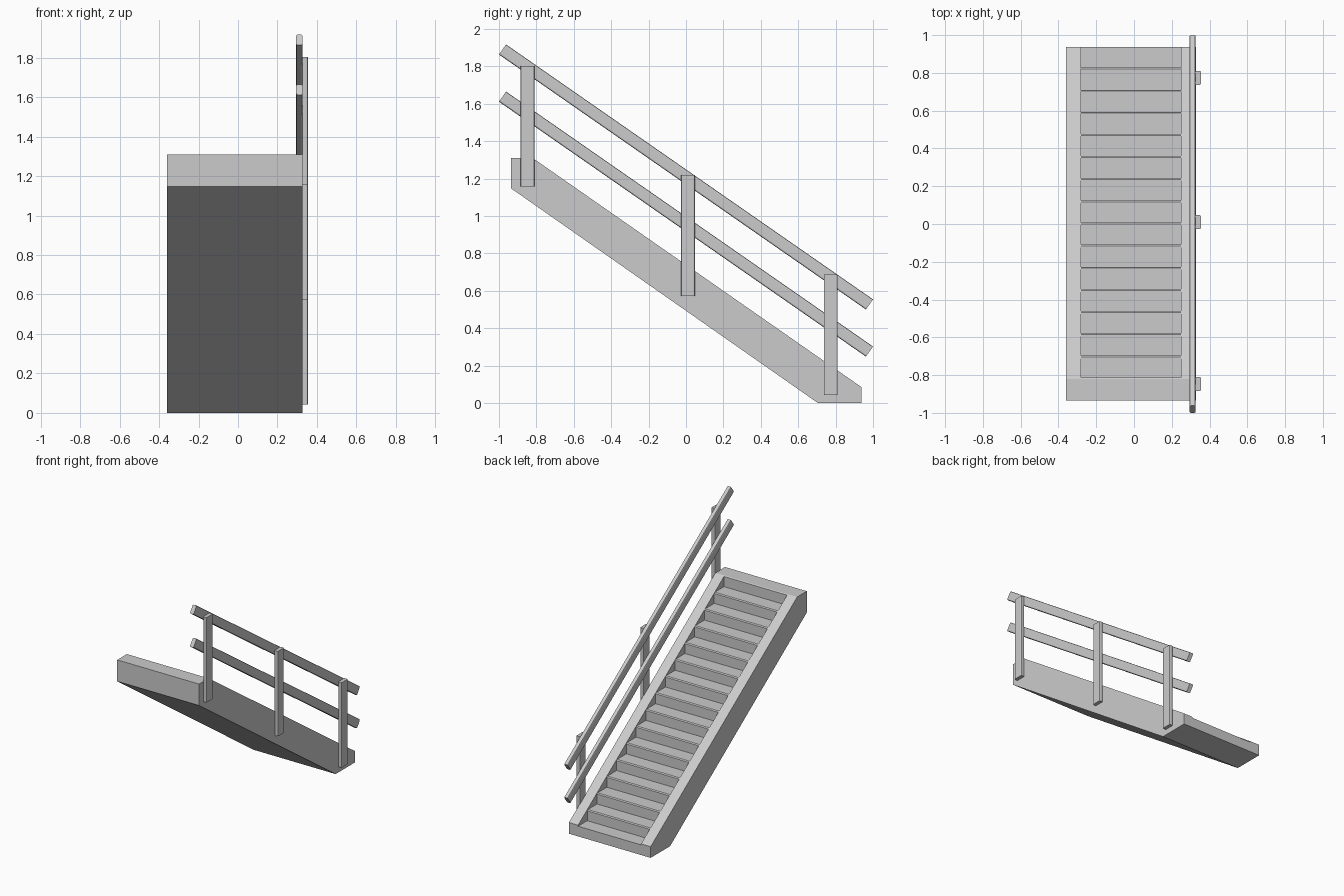
import bpy, bmesh

if "Cube" in bpy.data.objects:
    bpy.data.objects.remove(bpy.data.objects["Cube"])


def prism(name, profile, x0, x1, bevel=0.0):
    """Extrude a (y, z) profile from x0 to x1; optionally bevel."""
    bm = bmesh.new()
    face = bm.faces.new([bm.verts.new((x0, y, z)) for y, z in profile])
    ext = bmesh.ops.extrude_face_region(bm, geom=[face])
    moved = [v for v in ext["geom"] if isinstance(v, bmesh.types.BMVert)]
    bmesh.ops.translate(bm, verts=moved, vec=(x1 - x0, 0, 0))
    bmesh.ops.recalc_face_normals(bm, faces=bm.faces)
    if bevel:
        # only the four long edges
        long_edges = [e for e in bm.edges if e.calc_length() > 0.2]
        bmesh.ops.bevel(bm, geom=long_edges, offset=bevel, segments=2,
                        profile=0.5, affect='EDGES')
    mesh = bpy.data.meshes.new(name)
    bm.to_mesh(mesh)
    bm.free()
    obj = bpy.data.objects.new(name, mesh)
    bpy.context.collection.objects.link(obj)
    return obj


# Solid sloped body including both stringers and the top landing
body = prism("stair_body",
             [(-0.935, 1.31), (-0.82, 1.31), (0.938, 0.085),
              (0.938, 0.0), (0.705, 0.0), (-0.935, 1.147)],
             -0.36, 0.327)

# Sawtooth cutter carves the treads between the stringers
STEPS, Y0, Y1, Z0, Z1 = 15, 0.938, -0.82, 0.077, 1.31
run, rise, nose = (Y0 - Y1) / STEPS, (Z1 - Z0) / STEPS, 0.007
saw = [(1.1, 1.6), (1.1, Z0)]
for i in range(STEPS):
    y, z = Y0 - run * (i + 1), Z0 + rise * i
    saw.append((y + nose, z))
    if i < STEPS - 1:
        saw += [(y + nose, z + rise - nose), (y, z + rise)]
saw += [(Y1 + nose, 1.6)]
cutter = prism("step_cutter", saw, -0.28, 0.25)
cutter.hide_render = True

mod = body.modifiers.new("steps", 'BOOLEAN')
mod.operation = 'DIFFERENCE'
mod.solver = 'EXACT'
mod.object = cutter
bpy.context.view_layer.objects.active = body
bpy.ops.object.modifier_apply(modifier=mod.name)
bpy.data.objects.remove(cutter)

# Posts on the outer side of the right stringer
for i, (y, z) in enumerate([(-0.847, 1.157), (0.01, 0.573), (0.774, 0.043)]):
    w, h = 0.037, 0.645
    prism(f"rail_post_{i + 1}",
          [(y - w, z), (y + w, z), (y + w, z + h), (y - w, z + h)],
          0.324, 0.354, 0.006)

# Sloped top rail and middle rail
for name, drop in (("top_rail", 0.0), ("middle_rail", 0.252)):
    prism(name,
          [(-0.962, 1.917 - drop), (-1.0, 1.863 - drop),
           (0.962, 0.50 - drop), (1.0, 0.554 - drop)],
          0.295, 0.326, 0.008)
